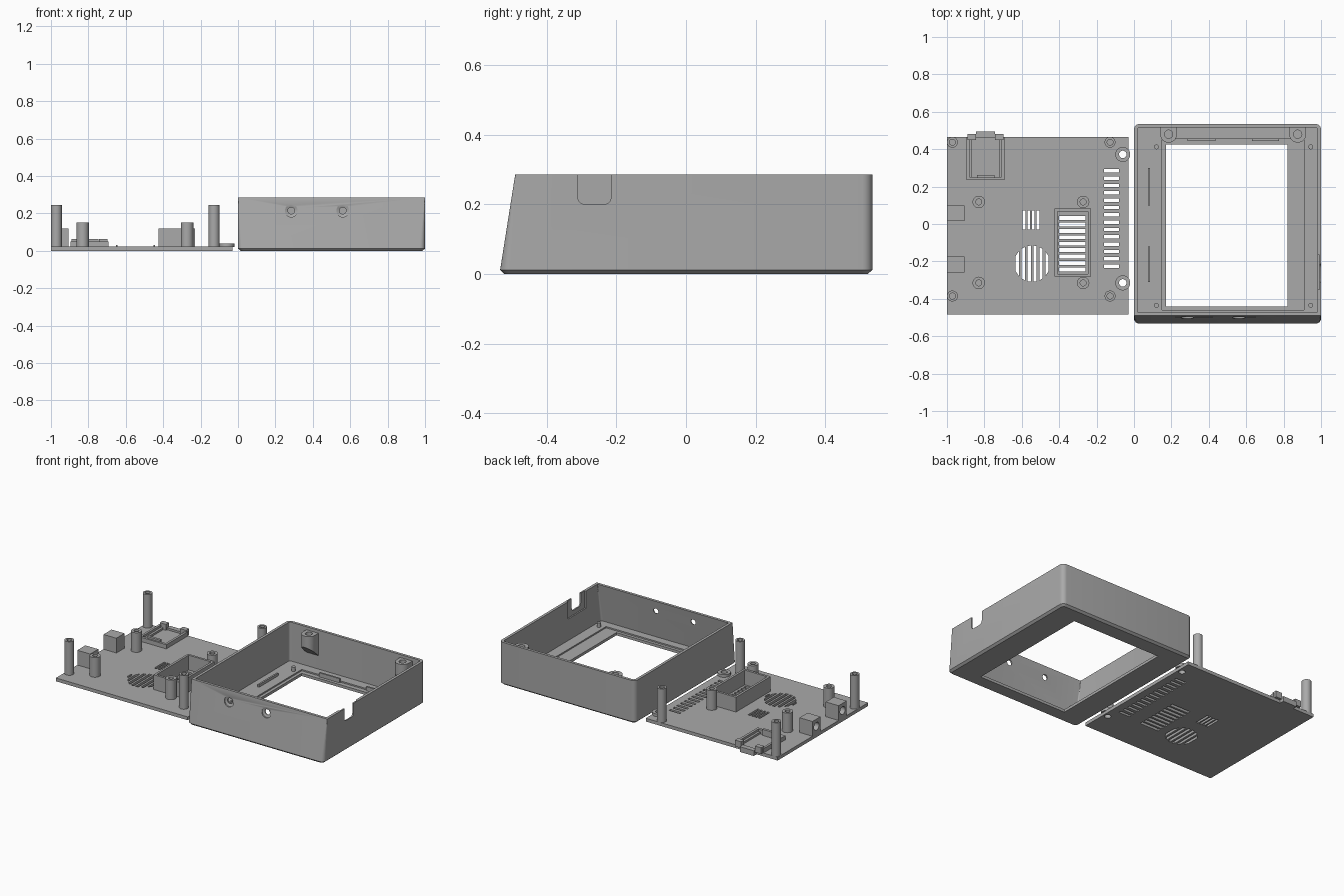
import bpy, bmesh, math
from mathutils import Vector

if "Cube" in bpy.data.objects:
    bpy.data.objects.remove(bpy.data.objects["Cube"])

GREY = bpy.data.materials.new("grey plastic")
GREY.diffuse_color = (0.40, 0.40, 0.40, 1)
GREY.use_nodes = True
GREY.node_tree.nodes["Principled BSDF"].inputs["Base Color"].default_value = GREY.diffuse_color


def make(name, solids, closed=False):
    """Each solid is a list of matching rings, bridged in order; ends capped or joined."""
    bm = bmesh.new()
    for rings in solids:
        vr = [[bm.verts.new(p) for p in r] for r in rings]
        n = len(vr[0])
        pairs = list(zip(vr, vr[1:])) + ([(vr[-1], vr[0])] if closed else [])
        for a, b in pairs:
            for i in range(n):
                j = (i + 1) % n
                bm.faces.new((a[i], a[j], b[j], b[i]))
        if not closed:
            bm.faces.new(vr[0])
            bm.faces.new(vr[-1])
    bmesh.ops.recalc_face_normals(bm, faces=bm.faces)
    me = bpy.data.meshes.new(name)
    bm.to_mesh(me)
    bm.free()
    me.materials.append(GREY)
    ob = bpy.data.objects.new(name, me)
    bpy.context.collection.objects.link(ob)
    return ob


def rect(x0, x1, y0, y1, z):
    return [(x0, y0, z), (x1, y0, z), (x1, y1, z), (x0, y1, z)]


def box(x0, x1, y0, y1, z0, z1):
    return [rect(x0, x1, y0, y1, z0), rect(x0, x1, y0, y1, z1)]


def lathe(x, y, profile, n=28):
    return [[(x + r * math.cos(2 * math.pi * i / n), y + r * math.sin(2 * math.pi * i / n), z)
             for i in range(n)] for r, z in profile]


def turned(profile, axis, origin, n=28):
    """Lathe laid along the x or y axis."""
    out = []
    for ring in lathe(0, 0, profile, n):
        out.append([tuple(Vector(origin) + (Vector((c, a, b)) if axis == 'x' else Vector((a, c, b))))
                    for a, b, c in ring])
    return out


def cut(ob, solids):
    cutter = make("cutter", solids)
    cutter.hide_render = True
    m = ob.modifiers.new("cut", 'BOOLEAN')
    m.operation, m.solver, m.object = 'DIFFERENCE', 'EXACT', cutter
    dg = bpy.context.evaluated_depsgraph_get()
    me = bpy.data.meshes.new_from_object(ob.evaluated_get(dg))
    ob.modifiers.clear()
    ob.data = me
    bpy.data.objects.remove(cutter)


# ---------- housing: rounded shell with a leaning front wall ----------
def shell_ring(z, inset):
    x0, x1, y1 = inset, 1 - inset, 0.535 - inset
    y0 = -0.535 + 0.045 * z / 0.285 + inset
    rb = max(0.03 - inset * 0.8, 0.006)
    rf = max(rb * (1 - z / 0.3), 0.002)
    pts = []
    for cx, cy, r, a0 in ((x1 - rb, y1 - rb, rb, 0), (x0 + rb, y1 - rb, rb, 90),
                          (x0 + rf, y0 + rf, rf, 180), (x1 - rf, y0 + rf, rf, 270)):
        for k in range(7):
            a = math.radians(a0 + 15 * k)
            pts.append((cx + r * math.cos(a), cy + r * math.sin(a), z))
    return pts


housing = make("housing", [[shell_ring(0, 0.014), shell_ring(0.012, 0), shell_ring(0.285, 0)]])
cut(housing, [[shell_ring(0.027, 0.018), shell_ring(0.32, 0.018)]])
# shallow screen seat and window
cut(housing, [box(0.15, 0.91, -0.46, 0.455, 0.018, 0.1)])
cut(housing, [box(0.17, 0.82, -0.44, 0.425, -0.05, 0.1)])
# cable notch with rounded lower corners, and its wider inner recess
notch = [(-0.215, 0.33), (-0.31, 0.33)]
for cy, a0 in ((-0.29, 180), (-0.235, 270)):
    notch += [(cy + 0.02 * math.cos(math.radians(a0 + 18 * k)),
               0.22 + 0.02 * math.sin(math.radians(a0 + 18 * k))) for k in range(6)]
cut(housing, [[[(x, y, z) for y, z in notch] for x in (0.9, 1.1)]])
cut(housing, [box(0.95, 0.991, -0.35, -0.165, 0.17, 0.33)])
# countersunk holes in the front wall
cut(housing, [turned([(0.034, -0.06), (0.034, 0.004), (0.018, 0.010), (0.018, 0.08)],
                     'y', (x, -0.501, 0.215)) for x in (0.285, 0.56)])


# screw lugs on the back wall, sloped underneath
def lug(x):
    outline = [(x + 0.045, 0.525), (x - 0.045, 0.525)]
    outline += [(x - 0.045 * math.cos(math.pi * k / 16), 0.48 - 0.045 * math.sin(math.pi * k / 16))
                for k in range(17)]
    return [[(a, b, 0.19 - (b - 0.435) * 0.9) for a, b in outline], [(a, b, 0.265) for a, b in outline]]


lugs = make("screw_lugs", [lug(0.185), lug(0.875)])
cut(lugs, [lathe(x, 0.48, [(0.022, 0.2), (0.022, 0.3)]) for x in (0.185, 0.875)])

# locating pegs and ribs on the housing floor
make("floor_pegs", [lathe(x, y, [(0.013, 0.02), (0.013, 0.055)], 16)
                    for x in (0.12, 0.945) for y in (-0.435, 0.412)])
make("floor_ribs", [box(0.075, 0.086, 0.1, 0.3, 0.02, 0.045), box(0.075, 0.086, -0.31, -0.12, 0.02, 0.045),
                    box(0.285, 0.435, 0.445, 0.457, 0.015, 0.045),
                    box(0.63, 0.775, 0.445, 0.457, 0.015, 0.045)])

# ---------- base plate with vent slots ----------
plate = make("base_plate", [box(-1, -0.03, -0.485, 0.465, 0, 0.022)])
Z = (-0.05, 0.1)
slots = [box(-0.16, -0.08, 0.275 - 0.0392 * i, 0.293 - 0.0392 * i, *Z) for i in range(14)]
slots += [box(-0.40, -0.26, 0.022 - 0.0345 * i, 0.043 - 0.0345 * i, *Z) for i in range(9)]
slots += [box(-0.595 + 0.0245 * i, -0.580 + 0.0245 * i, -0.03, 0.073, *Z) for i in range(4)]
# round speaker grille: bars clipped to a circle
for i in range(6):
    dx = -0.08 + 0.032 * i
    h0, h1 = (math.sqrt(0.097 ** 2 - d * d) for d in (dx - 0.009, dx + 0.009))
    x0, x1 = -0.545 + dx - 0.009, -0.545 + dx + 0.009
    slots.append([[(x0, -0.212 - h0, z), (x1, -0.212 - h1, z), (x1, -0.212 + h1, z), (x0, -0.212 + h0, z)]
                  for z in Z])
slots += [lathe(-0.06, y, [(0.02, Z[0]), (0.02, Z[1])]) for y in (0.372, -0.315)]
cut(plate, slots)
make("speaker_clips", [box(x, x + 0.008, -0.23, -0.195, 0.02, 0.03) for x in (-0.652, -0.453)])


# ---------- hollow posts ----------
def post(x, y, r, hole, top):
    return lathe(x, y, [(r, 0.02), (r, top), (hole, top), (hole, 0.06)])


make("tall_posts", [post(x, y, 0.029, 0.016, 0.245) for x in (-0.971, -0.128) for y in (-0.385, 0.437)])
make("short_posts", [post(x, y, 0.033, 0.016, 0.152) for x in (-0.83, -0.272) for y in (-0.315, 0.118)])
make("screw_collars", [lathe(-0.06, y, [(0.04, 0.02), (0.04, 0.04), (0.02, 0.04), (0.02, 0.02)])
                       for y in (0.372, -0.315)], closed=True)

# ---------- open tray around the central vent ----------
make("vent_tray", [[rect(-0.425, -0.23, -0.282, 0.082, 0.021), rect(-0.425, -0.23, -0.282, 0.082, 0.12),
                    rect(-0.41, -0.245, -0.267, 0.067, 0.12), rect(-0.41, -0.245, -0.267, 0.067, 0.021)]],
     closed=True)

# ---------- side sockets with round openings ----------
sockets = make("side_sockets", [box(-1, -0.905, y, y + 0.085, 0.02, 0.12) for y in (0.015, -0.26)])
cut(sockets, [turned([(0.026, -0.05), (0.026, 0.07)], 'x', (-1, y, 0.072)) for y in (0.0575, -0.2175)])

# ---------- card holder at the back edge ----------
make("card_holder", [
    box(-0.895, -0.880, 0.235, 0.465, 0.02, 0.05),
    box(-0.708, -0.692, 0.235, 0.465, 0.02, 0.05),
    box(-0.880, -0.708, 0.235, 0.252, 0.02, 0.05),
    box(-0.840, -0.745, 0.245, 0.262, 0.02, 0.062),
    box(-0.890, -0.845, 0.450, 0.482, 0.02, 0.062),
    box(-0.742, -0.697, 0.450, 0.482, 0.02, 0.062),
    box(-0.845, -0.742, 0.462, 0.495, 0.0, 0.035),
    box(-0.880, -0.865, 0.252, 0.45, 0.02, 0.035),
    box(-0.723, -0.708, 0.252, 0.45, 0.02, 0.035)])

# smooth the round walls, keep the edges crisp
for ob in bpy.data.objects:
    ob.select_set(True)
bpy.context.view_layer.objects.active = housing
bpy.ops.object.shade_smooth_by_angle(angle=math.radians(30))
